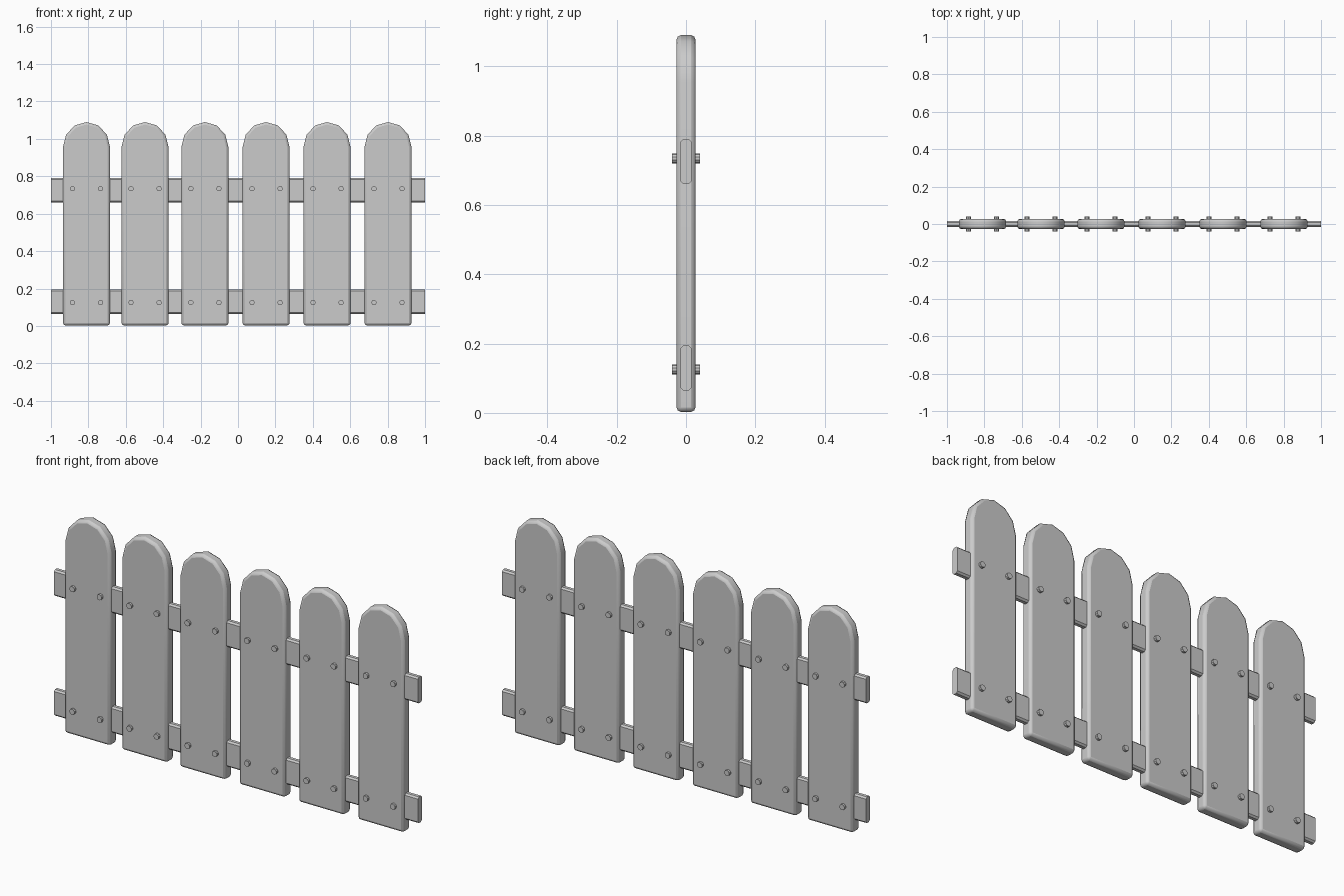
import bpy, bmesh
from math import sin, cos, pi, radians
from mathutils import Matrix

if "Cube" in bpy.data.objects:
    bpy.data.objects.remove(bpy.data.objects["Cube"])


def finish(name, bm, bevel=0.0, segments=1):
    bmesh.ops.recalc_face_normals(bm, faces=bm.faces[:])
    me = bpy.data.meshes.new(name)
    bm.to_mesh(me)
    bm.free()
    ob = bpy.data.objects.new(name, me)
    bpy.context.collection.objects.link(ob)
    bpy.ops.object.select_all(action='DESELECT')
    ob.select_set(True)
    bpy.context.view_layer.objects.active = ob
    bpy.ops.object.shade_smooth_by_angle(angle=radians(35))
    if bevel:
        mod = ob.modifiers.new("soft_edges", 'BEVEL')
        mod.width = bevel
        mod.segments = segments
        mod.limit_method = 'ANGLE'
        mod.angle_limit = radians(40)
    return ob


def plank(name, x):
    # Straight board with a rounded six-sided top
    half, shoulder, rise, depth = 0.126, 0.955, 0.135, 0.0275
    profile = [(-half, 0.003), (half, 0.003)]
    profile += [(half * cos(i * pi / 6), shoulder + rise * sin(i * pi / 6)) for i in range(7)]
    bm = bmesh.new()
    face = bm.faces.new([bm.verts.new((x + px, -depth, pz)) for px, pz in profile])
    ext = bmesh.ops.extrude_face_region(bm, geom=[face], use_keep_orig=True)
    verts = [g for g in ext["geom"] if isinstance(g, bmesh.types.BMVert)]
    bmesh.ops.translate(bm, verts=verts, vec=(0, 2 * depth, 0))
    return finish(name, bm, 0.013, 2)


def rail(name, z):
    # Long horizontal bar with chamfered long edges
    h, d, c = 0.065, 0.016, 0.008
    section = [(-d, -h + c), (-d + c, -h), (d - c, -h), (d, -h + c),
               (d, h - c), (d - c, h), (-d + c, h), (-d, h - c)]
    bm = bmesh.new()
    face = bm.faces.new([bm.verts.new((-1, y, z + dz)) for y, dz in section])
    ext = bmesh.ops.extrude_face_region(bm, geom=[face], use_keep_orig=True)
    verts = [g for g in ext["geom"] if isinstance(g, bmesh.types.BMVert)]
    bmesh.ops.translate(bm, verts=verts, vec=(2, 0, 0))
    return finish(name, bm)


def bolt(name, x, z):
    # Bolt passing through board and rail, showing on both faces
    bm = bmesh.new()
    mat = Matrix.Translation((x, 0, z)) @ Matrix.Rotation(pi / 2, 4, 'X')
    bmesh.ops.create_cone(bm, cap_ends=True, segments=10, radius1=0.014,
                          radius2=0.014, depth=0.08, matrix=mat)
    return finish(name, bm)


# Rails
rail("upper_rail", 0.725)
rail("lower_rail", 0.13)

# Planks with four bolts each
for n, x in enumerate((-0.81, -0.497, -0.177, 0.15, 0.476, 0.802), 1):
    plank(f"plank_{n}", x)
    for row, z in (("lower", 0.125), ("upper", 0.734)):
        for side, dx in (("left", -0.075), ("right", 0.075)):
            bolt(f"bolt_{n}_{row}_{side}", x + dx, z)
